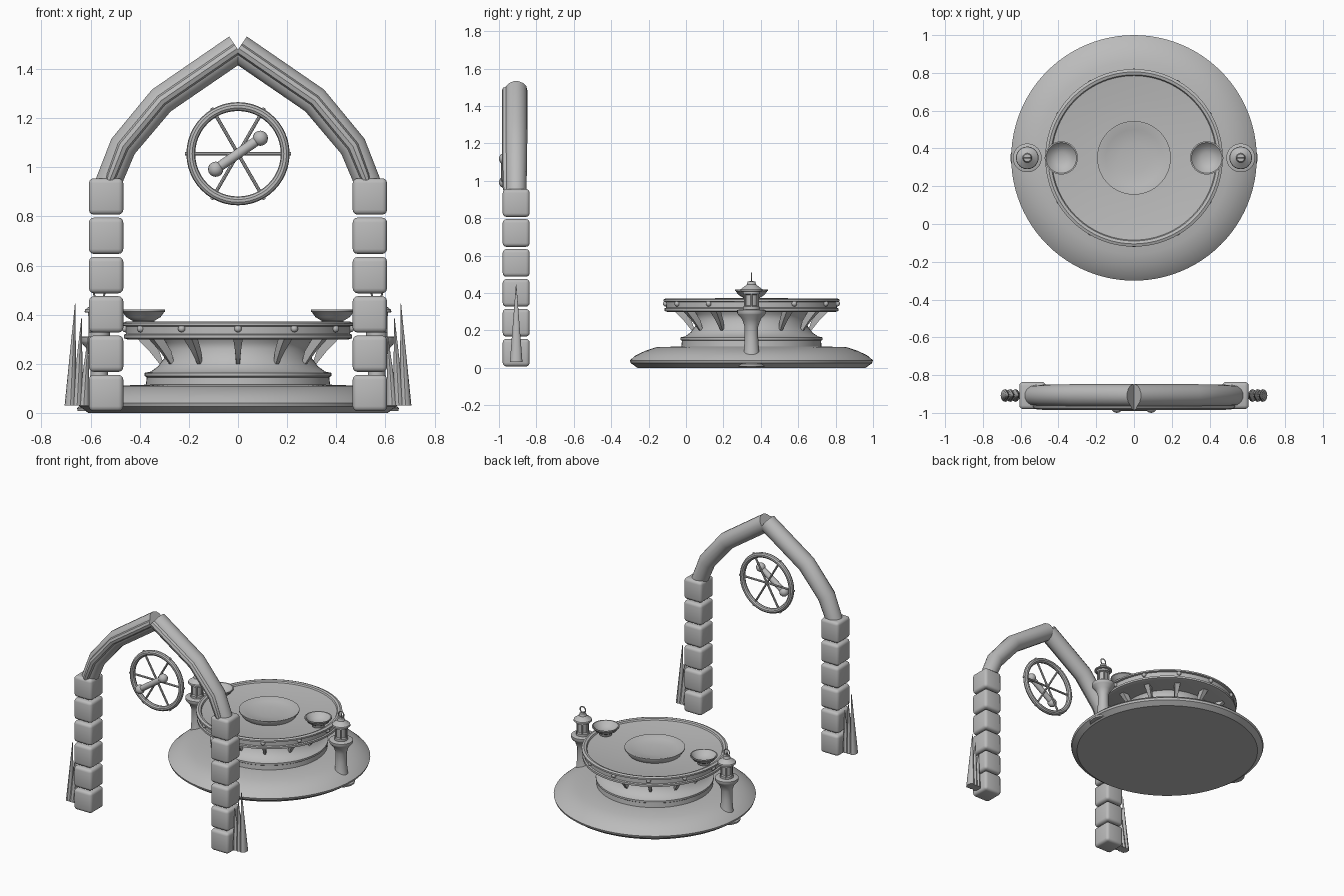
import bpy, bmesh, math
from mathutils import Vector, Matrix

cube = bpy.data.objects.get("Cube")
if cube:
    bpy.data.objects.remove(cube, do_unlink=True)

stone = bpy.data.materials.new("grey_stone")
stone.use_nodes = True
GREY = (0.5, 0.5, 0.5, 1)
stone.diffuse_color = GREY
stone.node_tree.nodes["Principled BSDF"].inputs["Base Color"].default_value = GREY

CY = 0.35      # centre of the round table
AY = -0.908    # plane of the arch


def finish(name, bm, angle=35):
    bmesh.ops.recalc_face_normals(bm, faces=bm.faces)
    me = bpy.data.meshes.new(name)
    bm.to_mesh(me)
    bm.free()
    me.materials.append(stone)
    ob = bpy.data.objects.new(name, me)
    bpy.context.collection.objects.link(ob)
    bpy.ops.object.select_all(action='DESELECT')
    ob.select_set(True)
    bpy.context.view_layer.objects.active = ob
    bpy.ops.object.shade_smooth_by_angle(angle=math.radians(angle))
    return ob


def lathe(name, profile, x=0, y=CY, steps=64):
    """Spin (radius, height) points around a vertical axis."""
    bm = bmesh.new()
    vs = [bm.verts.new((x + r, y, z)) for r, z in profile]
    es = [bm.edges.new(p) for p in zip(vs, vs[1:])]
    bmesh.ops.spin(bm, geom=vs + es, cent=(x, y, 0), axis=(0, 0, 1),
                   angle=math.tau, steps=steps)
    bmesh.ops.remove_doubles(bm, verts=bm.verts, dist=0.0005)
    return finish(name, bm)


def tube(name, points, radii, sides=12):
    """Sweep a round section along a path lying in an x-z plane."""
    bm = bmesh.new()
    pts = [Vector(p) for p in points]
    rings = []
    for i, p in enumerate(pts):
        d = (pts[min(i + 1, len(pts) - 1)] - pts[max(i - 1, 0)]).normalized()
        side = Vector((0, 1, 0))
        up = d.cross(side)
        rings.append([bm.verts.new(p + radii[i] * (side * math.cos(a) + up * math.sin(a)))
                      for a in (math.tau * k / sides for k in range(sides))])
    for a, b in zip(rings, rings[1:]):
        for k in range(sides):
            n = (k + 1) % sides
            bm.faces.new((a[k], a[n], b[n], b[k]))
    bm.faces.new(rings[0])
    bm.faces.new(rings[-1])
    return finish(name, bm)


def ball(name, pos, r):
    bm = bmesh.new()
    bmesh.ops.create_uvsphere(bm, u_segments=16, v_segments=10, radius=r,
                              matrix=Matrix.Translation(pos))
    return finish(name, bm, 60)


def ring(name, pos, major, minor, steps=48):
    """Upright ring facing the front."""
    ob = lathe(name, [(major + minor * math.cos(a), minor * math.sin(a))
                      for a in (math.tau * k / 10 for k in range(11))], 0, 0, steps)
    ob.data.transform(Matrix.Translation(pos) @ Matrix.Rotation(math.pi / 2, 4, 'X'))
    return ob


# Round table: base, waist, rim and centre dish
lathe("base_disc", [(0, 0), (.61, 0), (.645, .025), (.65, .04), (.62, .066),
                    (.57, .09), (.51, .11), (.37, .115), (0, .115)], steps=96)
lathe("waist", [(.375, .11), (.372, .145), (.38, .15), (.38, .163), (.355, .168),
                (.325, .19), (.302, .22), (.29, .26), (.292, .285), (.31, .31)])
lathe("table_rim", [(0, .3), (.445, .298), (.465, .304), (.465, .318), (.456, .322),
                    (.456, .352), (.47, .355), (.47, .366), (.455, .372), (.44, .368),
                    (.435, .358), (.33, .345), (.18, .335), (0, .333)], steps=96)
lathe("centre_dish", [(.17, .33), (.195, .366), (.195, .373), (.187, .373),
                      (.15, .36), (.08, .352), (0, .349)])

# Twelve rivets and twelve brackets around the table
for i in range(12):
    turn = Matrix.Translation((0, CY, 0)) @ Matrix.Rotation(i * math.pi / 6, 4, 'Z')
    ball("rim_rivet", turn @ Vector((0, -.458, .343)), .015)
    bm = bmesh.new()
    outline = [(.3, .19, .007), (.32, .2, .007), (.36, .25, .012), (.41, .302, .019),
               (.36, .302, .019), (.32, .25, .012)]
    left, right = ([bm.verts.new((s * w, -r, z)) for r, z, w in outline] for s in (-1, 1))
    bm.faces.new(left)
    bm.faces.new(right)
    for k in range(len(outline)):
        n = (k + 1) % len(outline)
        bm.faces.new((left[k], left[n], right[n], right[k]))
    bm.transform(turn)
    finish("bracket", bm)

for s in (-1, 1):
    # Offering bowls on the table
    lathe("bowl", [(0, .358), (.04, .358), (.045, .375), (.07, .39), (.084, .41), (.088, .412),
                   (.088, .42), (.081, .42), (.06, .395), (.03, .382), (0, .38)], s * .385, steps=32)

    # Lantern posts and lanterns
    lx = s * .565
    lathe("lantern_post", [(0, .008), (.088, .008), (.09, .02), (.05, .05), (.042, .08),
                           (.036, .16), (.036, .22), (.05, .26), (.072, .285), (.076, .292),
                           (.076, .308), (.066, .312), (0, .312)], lx, steps=32)
    lathe("lantern_body", [(0, .31), (.044, .31), (.044, .328), (.032, .332), (.032, .39),
                           (.046, .395), (.046, .408), (.06, .41), (.058, .42), (.025, .445),
                           (.02, .462), (0, .464)], lx, steps=24)
    for k in range(6):
        a = k * math.pi / 3
        px, py = lx + .04 * math.cos(a), CY + .04 * math.sin(a)
        tube("lantern_bar", [(px, py, .32), (px, py, .4)], [.005] * 2, 6)
    ring("lantern_loop", (lx, CY, .485), .021, .004, 20)

    # Pillar of rounded blocks
    for i in range(6):
        bm = bmesh.new()
        bmesh.ops.create_cube(bm, size=1)
        bm.transform(Matrix.Translation((s * .537, AY, .081 + .16 * i))
                     @ Matrix.Diagonal((.14, .144, .148, 1)))
        bmesh.ops.bevel(bm, geom=bm.edges[:], offset=.02, segments=3,
                        profile=.5, affect='EDGES')
        finish("pillar_block", bm)

    # Arch beam with a raised rib on the front
    path = [(.535, .92), (.468, 1.085), (.312, 1.272), (.003, 1.484)]
    tube("arch_beam", [(s * x, AY, z) for x, z in path], [.054, .058, .06, .06], 14)
    rib = [(.537, .912), (.515, .965), (.468, 1.085), (.312, 1.272), (.003, 1.484)]
    tube("arch_rib", [(s * x, AY - .053, z) for x, z in rib],
         [.005, .02, .024, .024, .024], 8)

    # Spikes beside the pillar
    for bx, tx, top in ((.682, .663, .445), (.655, .637, .385), (.628, .61, .31)):
        bm = bmesh.new()
        bmesh.ops.create_cone(bm, cap_ends=True, segments=12, radius1=.024,
                              radius2=.001, depth=top - .03)
        for v in bm.verts:
            v.co.y *= 1.4
            v.co.z += (top + .03) / 2
            lean = (v.co.z - .03) / (top - .03)
            v.co.x = s * (v.co.x + bx + (tx - bx) * lean)
            v.co.y += AY
        finish("spike", bm)

# Hanging wheel with three through spokes and a knobbed bar
WZ = 1.055
ring("wheel_ring", (0, AY, WZ), .192, .018, 48)
for k in range(3):
    a = k * math.pi / 3
    d = Vector((math.cos(a), 0, math.sin(a))) * .215
    c = Vector((0, AY, WZ))
    tube("wheel_spoke", [c - d, c + d], [.007] * 2, 8)
c = Vector((0, -.969, WZ))
d = Vector((.091, 0, .063))
tube("knob_bar", [c - d, c + d], [.02] * 2, 16)
for s in (-1, 1):
    ball("bar_knob", c + s * d, .031)
